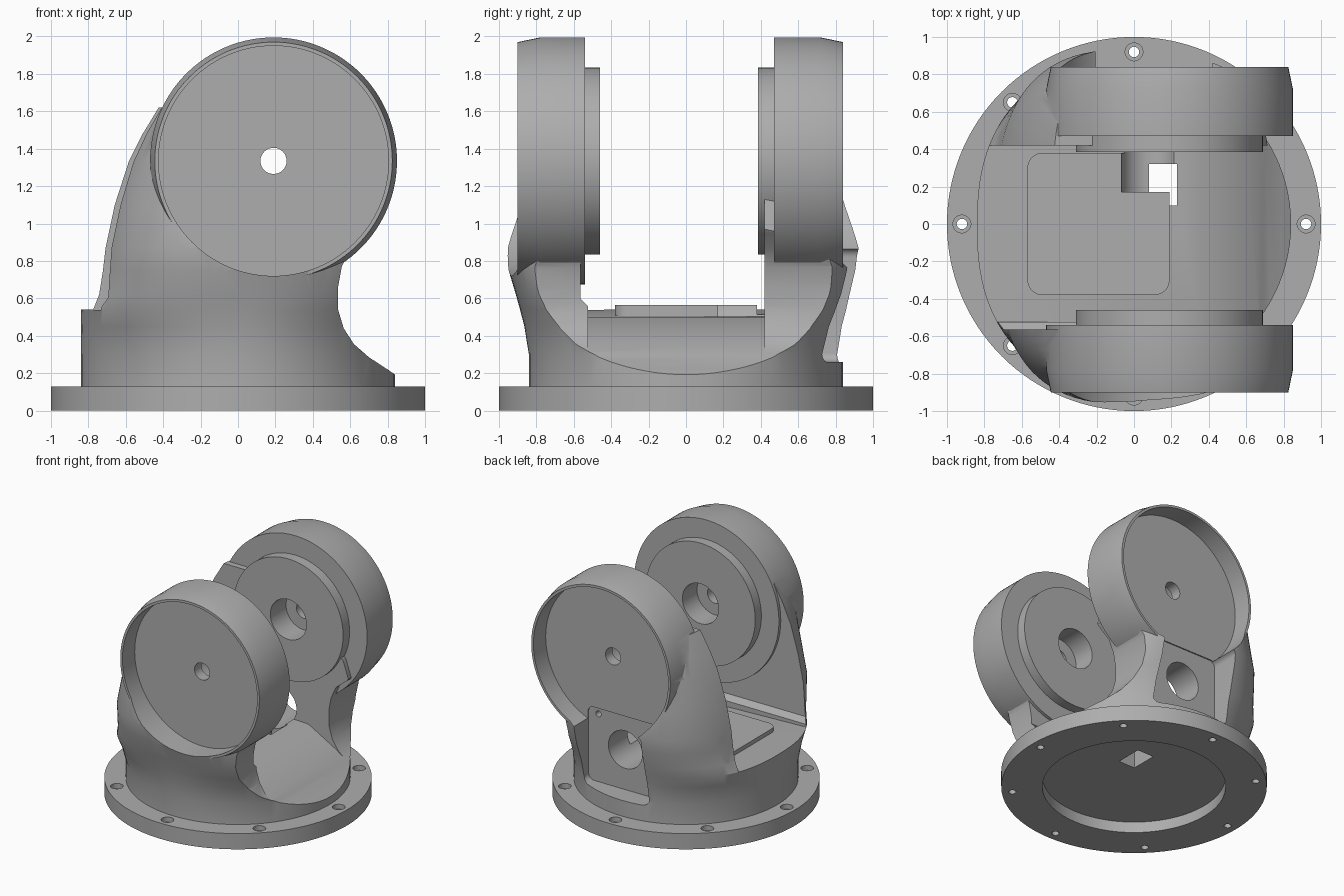
import bpy, bmesh, math
from mathutils import Vector

if "Cube" in bpy.data.objects:
    bpy.data.objects.remove(bpy.data.objects["Cube"], do_unlink=True)

grey = bpy.data.materials.new("cast_grey")
grey.use_nodes = True
grey.diffuse_color = (0.42, 0.42, 0.42, 1)
grey.node_tree.nodes["Principled BSDF"].inputs["Base Color"].default_value = (0.42, 0.42, 0.42, 1)

AX, AZ = 0.19, 1.335    # pivot axis of the fork


def stack(name, rings):
    """Skin a list of equally long closed rings and cap both ends."""
    bm = bmesh.new()
    rows = [[bm.verts.new(p) for p in ring] for ring in rings]
    n = len(rows[0])
    for a, b in zip(rows, rows[1:]):
        for i in range(n):
            j = (i + 1) % n
            bm.faces.new((a[i], a[j], b[j], b[i]))
    bm.faces.new(rows[0][::-1])
    bm.faces.new(rows[-1])
    bmesh.ops.recalc_face_normals(bm, faces=bm.faces)
    mesh = bpy.data.meshes.new(name)
    bm.to_mesh(mesh)
    bm.free()
    mesh.materials.append(grey)
    ob = bpy.data.objects.new(name, mesh)
    bpy.context.collection.objects.link(ob)
    return ob


def prism(name, outline, axis, lo, hi):
    """Extrude a 2D outline along x, y or z."""
    place = {"x": lambda a, b, t: (t, a, b),
             "y": lambda a, b, t: (a, t, b),
             "z": lambda a, b, t: (a, b, t)}[axis]
    return stack(name, [[place(a, b, t) for a, b in outline] for t in (lo, hi)])


def rod(name, axis, c, sections, n=96):
    """Turned part: sections are (position along axis, radius)."""
    rings = []
    for t, r in sections:
        ring = []
        for i in range(n):
            w = math.tau * i / n
            a, b = c[0] + r * math.cos(w), c[1] + r * math.sin(w)
            ring.append((a, t, b) if axis == "y" else (a, b, t))
        rings.append(ring)
    return stack(name, rings)


def rounded(x0, x1, y0, y1, r, n=6):
    """Rounded rectangle outline."""
    pts = []
    for k, (cx, cy) in enumerate(((x1 - r, y1 - r), (x0 + r, y1 - r), (x0 + r, y0 + r), (x1 - r, y0 + r))):
        for i in range(n + 1):
            w = math.pi / 2 * (k + i / n)
            pts.append((cx + r * math.cos(w), cy + r * math.sin(w)))
    return pts


def combine(target, tool, operation):
    bpy.context.view_layer.objects.active = target
    mod = target.modifiers.new(operation, "BOOLEAN")
    mod.operation, mod.solver, mod.object = operation, "EXACT", tool
    bpy.ops.object.modifier_apply(modifier=mod.name)
    bpy.data.objects.remove(tool, do_unlink=True)


def cut(target, tool):
    combine(target, tool, "DIFFERENCE")


def join(target, tool):
    combine(target, tool, "UNION")


# Fork body: round foot flaring into the squarer arm webs
levels = [  # height, left, right, half depth, squareness
    (0.10, -0.84, 0.84, 0.84, 2.0), (0.30, -0.84, 0.84, 0.84, 2.0),
    (0.45, -0.84, 0.84, 0.86, 2.2), (0.54, -0.84, 0.84, 0.88, 2.4),
    (0.62, -0.79, 0.82, 0.90, 2.6), (0.75, -0.76, 0.80, 0.935, 2.7),
    (0.87, -0.74, 0.78, 0.95, 2.8), (1.10, -0.69, 0.70, 0.93, 2.8),
    (1.33, -0.61, 0.50, 0.92, 2.8), (1.48, -0.53, 0.30, 0.90, 2.8),
    (1.62, -0.44, 0.10, 0.85, 2.8)]


def section(z, left, right, depth, n, count=96):
    ring = []
    for i in range(count):
        w = math.tau * i / count
        c, s = math.cos(w), math.sin(w)
        u = math.copysign(abs(c) ** (2 / n), c)
        v = math.copysign(abs(s) ** (2 / n), s)
        shift = -0.015 * min(1, max(0, z - 0.3) * 2)
        ring.append(((left + right) / 2 + u * (right - left) / 2, v * depth + shift, z))
    return ring


body = stack("fork_body", [section(*lv) for lv in levels])

# Open slot between the arms, with sloping floor and chamfered sides
cut(body, prism("slot_cut", [(-1.2, 0.54), (-0.8, 0.54), (0.35, 0.5), (0.6, 0.36),
                             (0.9, 0.15), (1.2, 0.15), (1.2, 2.2), (-1.2, 2.2)], "y", -0.525, 0.42))
cut(body, prism("slot_sides_cut", [(-0.5, 0.56), (-0.525, 0.56), (-0.565, 0.6), (-0.565, 2.2),
                                   (0.51, 2.2), (0.51, 0.66), (0.42, 0.57)], "x", -1.2, 1.2))

# Concave scoop under the overhanging side
cut(body, prism("scoop_cut", [(0.9, 0.15), (0.83, 0.2), (0.7, 0.285), (0.62, 0.355), (0.565, 0.44),
                              (0.535, 0.54), (0.535, 0.66), (0.555, 0.77), (0.6, 0.87), (0.7, 0.95),
                              (0.87, 1.2), (1.4, 1.2), (1.4, 0.15)], "y", -1.2, 1.2))

# Base flange
join(body, rod("flange", "z", (0, 0), [(0, 1), (0.13, 1)], 128))

# Drums with inner bosses, hollow outer cups and stepped shaft bores
for side, rim, face, boss, floor in ((-1, 0.90, 0.54, 0.46, 0.74), (1, 0.84, 0.47, 0.385, 0.68)):
    pivot = (AX, AZ)
    join(body, rod("drum", "y", pivot, [(side * face, 0.66), (side * (rim - 0.12), 0.66), (side * rim, 0.635)], 128))
    join(body, rod("boss", "y", pivot, [(side * boss, 0.5), (side * (face + 0.05), 0.5)]))
    cut(body, rod("cup_cut", "y", pivot, [(side * floor, 0.615), (side * 1.3, 0.615)], 128))
    cut(body, rod("bore_cut", "y", pivot, [(side * 0.2, 0.165), (side * (floor - 0.09), 0.165)], 48))
    cut(body, rod("shaft_hole_cut", "y", pivot, [(side * 0.2, 0.07), (side * 1.2, 0.07)], 32))

# Rear cable pocket with its through hole and a screw hole
cut(body, prism("pocket_cut", rounded(-0.23, 0.42, 0.26, 0.87, 0.05), "y", 0.67, 1.3))
cut(body, rod("cable_hole_cut", "y", (0.085, 0.59), [(0.17, 0.155), (0.9, 0.155)], 48))
cut(body, rod("screw_hole_cut", "y", (0.33, 0.82), [(0.6, 0.025), (0.8, 0.025)], 16))

# Underside recess and cable duct
cut(body, rod("underside_cut", "z", (0, 0), [(-0.1, 0.69), (0.09, 0.69)]))
cut(body, prism("duct_cut", [(0.08, 0.1), (0.23, 0.1), (0.23, 0.32), (0.08, 0.32)], "z", 0.0, 0.52))

# Counterbored flange bolt holes
for k in range(8):
    w = math.tau * k / 8
    spot = (0.92 * math.cos(w), 0.92 * math.sin(w))
    cut(body, rod("bolt_cut", "z", spot, [(-0.1, 0.028), (0.09, 0.028), (0.0901, 0.048), (0.2, 0.048)], 20))

# Raised access panel on the slot floor
panel = prism("floor_panel", rounded(-0.57, 0.19, -0.38, 0.38, 0.08), "z", 0.49, 0.565)
cut(panel, rod("panel_notch_cut", "y", (0.085, 0.59), [(0.17, 0.155), (0.9, 0.155)], 48))

for ob in (body, panel):
    bpy.ops.object.select_all(action="DESELECT")
    ob.select_set(True)
    bpy.context.view_layer.objects.active = ob
    bpy.ops.object.shade_smooth_by_angle(angle=math.radians(28))
